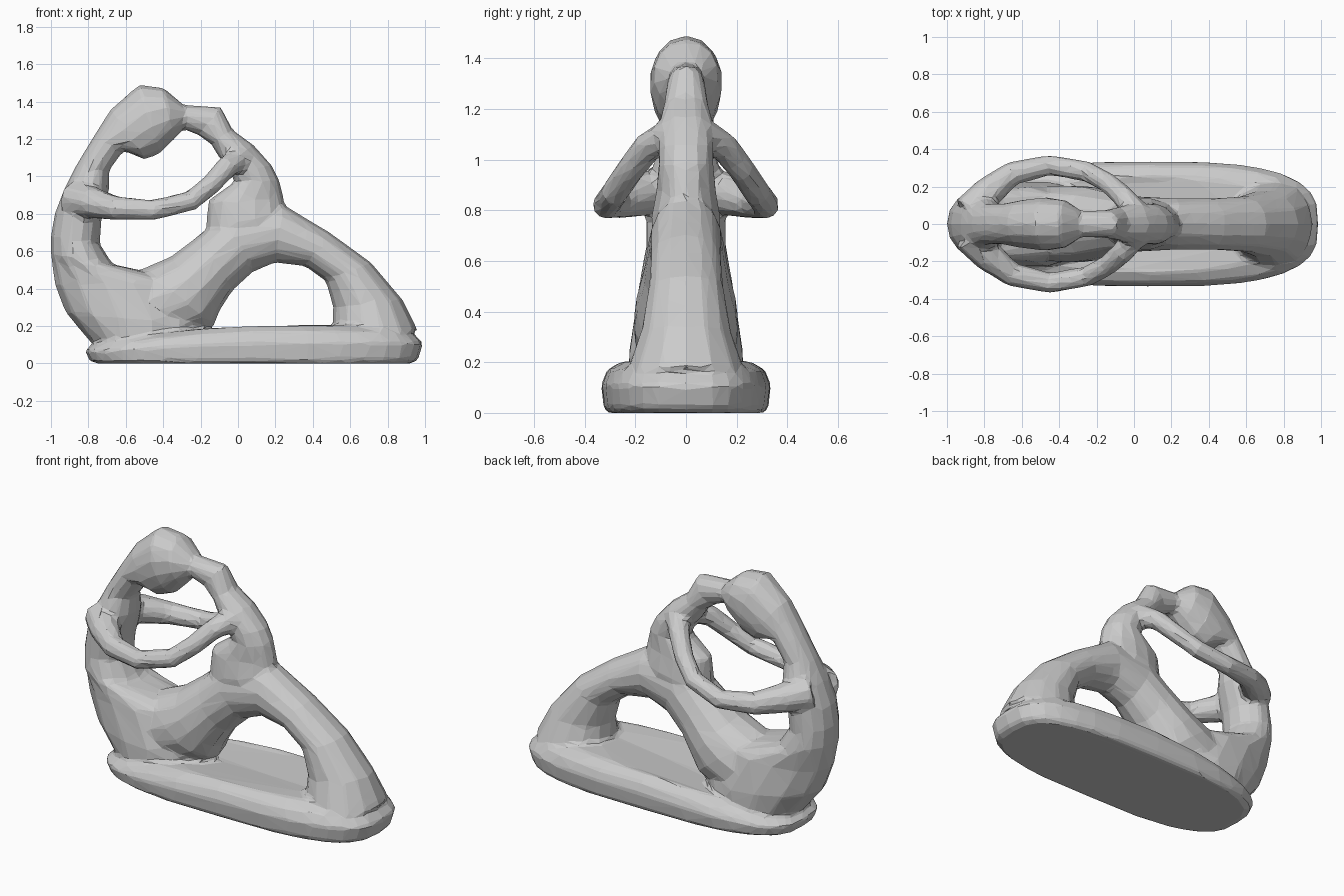
import bpy, bmesh
from math import cos, sin, pi, copysign
from mathutils import Vector

cube = bpy.data.objects.get("Cube")
if cube:
    bpy.data.objects.remove(cube)

stone = bpy.data.materials.new("grey stone")
stone.use_nodes = True
GREY = (0.6, 0.6, 0.6, 1)
stone.diffuse_color = GREY
stone.node_tree.nodes["Principled BSDF"].inputs["Base Color"].default_value = GREY

bm = bmesh.new()


def skin(rings):
    """Bridge a list of closed rings and cap both ends."""
    loops = [[bm.verts.new(p) for p in ring] for ring in rings]
    n = len(loops[0])
    faces = [bm.faces.new((a[i], a[(i + 1) % n], b[(i + 1) % n], b[i]))
             for a, b in zip(loops, loops[1:]) for i in range(n)]
    faces += [bm.faces.new(loops[0]), bm.faces.new(loops[-1])]
    bmesh.ops.recalc_face_normals(bm, faces=faces)


def ellipse(center, u, v, sides=14):
    return [center + u * cos(2 * pi * i / sides) + v * sin(2 * pi * i / sides)
            for i in range(sides)]


def body(sections):
    """Loft through sections: outer x, z, inner x, z, half width."""
    rings = []
    for xo, zo, xi, zi, width in sections:
        outer, inner = Vector((xo, 0, zo)), Vector((xi, 0, zi))
        rings.append(ellipse((outer + inner) / 2, (outer - inner) / 2,
                             Vector((0, width, 0))))
    skin(rings)


def tube(points, side):
    """Round limb through points x, y, z, radius, on one side."""
    path = [Vector((x, side * y, z)) for x, y, z, r in points]
    rings = []
    for i, (x, y, z, r) in enumerate(points):
        t = (path[min(i + 1, len(path) - 1)] - path[max(i - 1, 0)]).normalized()
        across = t.cross(Vector((0, 0, 1))).normalized()
        rings.append(ellipse(path[i], across * r, across.cross(t) * r, 10))
    skin(rings)


# Base: rounded oblong slab, lower at the seat end
def base_ring(size, z):
    ring = []
    for i in range(32):
        c, s = cos(2 * pi * i / 32), sin(2 * pi * i / 32)
        x = 0.085 + 0.905 * size * copysign(abs(c) ** 0.67, c)
        y = 0.335 * size * copysign(abs(s) ** 0.67, s)
        ring.append((x, y, z * (1 - 0.35 * min(1, max(0, -x / 0.7)))))
    return ring


skin([base_ring(s, z) for s, z in
      ((0.93, 0), (0.97, 0.02), (1, 0.11), (0.93, 0.17), (0.75, 0.205))])

# Mother: hips, back, neck and bowed head
body([(-0.76, 0.08, -0.25, 0.08, 0.23), (-0.92, 0.27, -0.16, 0.2, 0.23),
      (-0.98, 0.42, -0.3, 0.45, 0.2), (-1.0, 0.58, -0.67, 0.53, 0.18),
      (-1.0, 0.68, -0.74, 0.64, 0.16), (-0.98, 0.8, -0.73, 0.76, 0.16),
      (-0.93, 0.93, -0.69, 0.93, 0.15), (-0.87, 1.05, -0.69, 1.03, 0.11),
      (-0.78, 1.2, -0.61, 1.14, 0.11), (-0.68, 1.36, -0.5, 1.09, 0.13),
      (-0.53, 1.49, -0.42, 1.12, 0.145), (-0.4, 1.475, -0.34, 1.2, 0.13),
      (-0.31, 1.4, -0.28, 1.27, 0.08)])

# Mother: legs arching over the opening down to the foot
body([(-0.75, 0.35, -0.45, 0.08, 0.2), (-0.5, 0.51, -0.13, 0.2, 0.21),
      (-0.36, 0.57, -0.1, 0.28, 0.2), (-0.2, 0.69, -0.03, 0.39, 0.17),
      (-0.05, 0.82, 0.08, 0.49, 0.15), (0.24, 0.85, 0.2, 0.54, 0.14),
      (0.49, 0.7, 0.36, 0.52, 0.14), (0.71, 0.54, 0.47, 0.44, 0.15),
      (0.88, 0.34, 0.51, 0.3, 0.18), (0.96, 0.18, 0.5, 0.12, 0.24)])

# Child: torso, bent neck and the small head touching the mother's face
body([(-0.08, 0.58, 0.25, 0.62, 0.12), (-0.17, 0.72, 0.26, 0.8, 0.14),
      (-0.16, 0.87, 0.245, 0.88, 0.12), (-0.02, 0.97, 0.22, 0.98, 0.11),
      (-0.05, 1.05, 0.18, 1.06, 0.11), (-0.1, 1.1, 0.08, 1.17, 0.11),
      (-0.14, 1.17, -0.03, 1.25, 0.09), (-0.21, 1.22, -0.09, 1.37, 0.075),
      (-0.33, 1.27, -0.33, 1.385, 0.07)])

# Arms: a pair circling forward to hold the child's shoulders
arm = [(-0.88, 0.06, 0.88, 0.1), (-0.78, 0.17, 0.86, 0.085),
       (-0.65, 0.27, 0.83, 0.065), (-0.45, 0.315, 0.82, 0.055),
       (-0.25, 0.28, 0.87, 0.055), (-0.14, 0.22, 0.96, 0.055),
       (-0.06, 0.15, 1.05, 0.06), (0.02, 0.05, 1.1, 0.07)]
for side in (1, -1):
    tube(arm, side)

# Fuse the parts into one faceted carving
mesh = bpy.data.meshes.new("mother_and_child_carving")
bm.to_mesh(mesh)
bm.free()
mesh.materials.append(stone)
carving = bpy.data.objects.new("mother_and_child_carving", mesh)
bpy.context.collection.objects.link(carving)

fuse = carving.modifiers.new("fuse", "REMESH")
fuse.mode = "VOXEL"
fuse.voxel_size = 0.015
soften = carving.modifiers.new("soften", "SMOOTH")
soften.factor = 0.5
soften.iterations = 5
facet = carving.modifiers.new("facet", "DECIMATE")
facet.ratio = 0.04

bpy.context.view_layer.objects.active = carving
carving.select_set(True)
for modifier in list(carving.modifiers):
    bpy.ops.object.modifier_apply(modifier=modifier.name)
bpy.ops.object.shade_flat()
